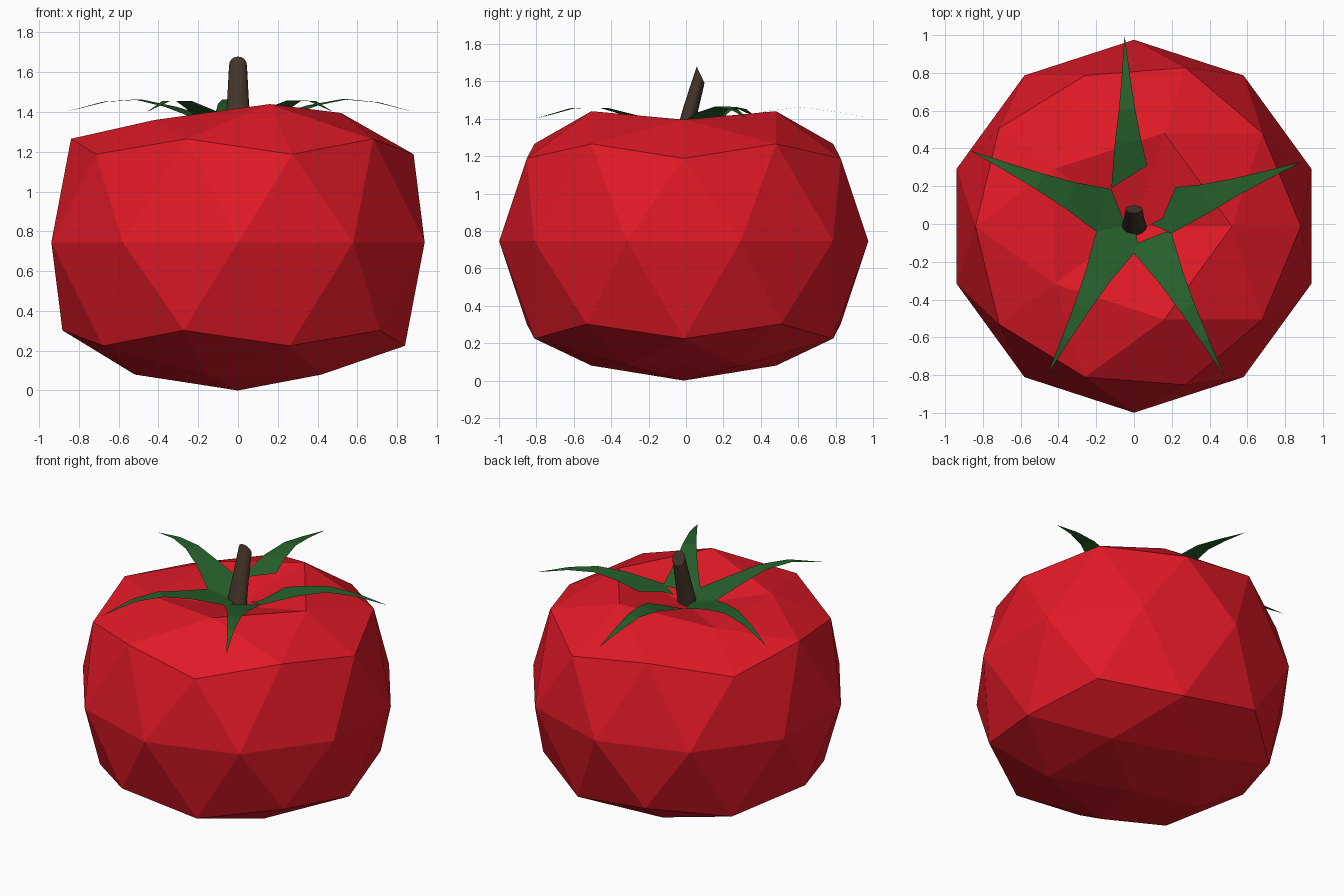
import bpy, bmesh, math
from mathutils import Vector

if "Cube" in bpy.data.objects:
    bpy.data.objects.remove(bpy.data.objects["Cube"])


def material(name, color):
    m = bpy.data.materials.new(name)
    m.diffuse_color = (*color, 1)
    m.use_nodes = True
    m.node_tree.nodes["Principled BSDF"].inputs["Base Color"].default_value = m.diffuse_color
    return m


def add_object(name, bm, mat):
    me = bpy.data.meshes.new(name)
    bm.to_mesh(me)
    bm.free()
    ob = bpy.data.objects.new(name, me)
    bpy.context.collection.objects.link(ob)
    me.materials.append(mat)
    return ob


red = material("red_skin", (0.75, 0.01, 0.02))
green = material("leaf_green", (0.02, 0.12, 0.025))
brown = material("stem_brown", (0.06, 0.035, 0.022))

# Fruit: low-poly icosphere, bottom flattened, top dented
R = 0.987
bm = bmesh.new()
bmesh.ops.create_icosphere(bm, subdivisions=2, radius=1)
for v in bm.verts:
    x, y, z = v.co
    h = 0.745 + z * 0.99
    if z > 0.95:
        h = 1.29
    elif z > 0.7:
        h = 1.36 if x < -0.3 else (1.395 if x > 0.4 else 1.44)
    elif z < -0.95:
        h = 0.0
    elif z < -0.7:
        h = 0.08
    v.co = (x * R, y * R - 0.012, h)
add_object("fruit_body", bm, red)

# Leaves: base corners, tip and points of the inner patch reaching the stem
leaves = [
    ((0.07, 0.31), (-0.12, 0.19), (-0.05, 1.0), []),
    ((-0.12, 0.185), (-0.20, -0.04), (-0.87, 0.39), [(0, 0), (-0.06, 0.03)]),
    ((-0.20, -0.04), (0.0, -0.155), (-0.46, -0.80), [(0.02, -0.1), (0, 0)]),
    ((0.0, -0.155), (0.20, -0.05), (0.48, -0.81), [(0.17, -0.04), (0.02, -0.1)]),
    ((0.20, -0.05), (0.22, 0.195), (0.89, 0.33), [(0.15, 0.03), (0.09, 0.0)]),
]


def leaf_height(p):
    pts = [(0, 1.315), (0.2, 1.36), (0.38, 1.43), (0.56, 1.465), (0.72, 1.455), (0.95, 1.40), (1.1, 1.385)]
    r = p.length
    for (a, za), (b, zb) in zip(pts, pts[1:]):
        if r <= b:
            return za + (zb - za) * (r - a) / (b - a)
    return pts[-1][1]


bm = bmesh.new()
for a, b, tip, inner in leaves:
    a, b, tip = Vector(a), Vector(b), Vector(tip)
    mid, half = (a + b) / 2, (b - a).length / 2
    d = (tip - mid).normalized()
    side = Vector((-d.y, d.x))
    if side.dot(b - a) < 0:
        side = -side

    def vert(p):
        return bm.verts.new((p[0], p[1], leaf_height(Vector(p))))

    prev = [vert(a), vert(b)]
    if inner:
        bm.faces.new(prev + [vert(p) for p in inner])
    for t, w in ((0.25, 0.62), (0.48, 0.38), (0.72, 0.19)):
        c = mid + (tip - mid) * t
        z = leaf_height(c)
        row = [bm.verts.new((*(c + side * s * half * w), z)) for s in (-1, 1)]
        bm.faces.new((prev[1], prev[0], row[0], row[1]))
        prev = row
    bm.faces.new((prev[1], prev[0], bm.verts.new((*tip, 1.40))))
bmesh.ops.recalc_face_normals(bm, faces=bm.faces)
for f in bm.faces:
    if f.normal.z < 0:
        f.normal_flip()
add_object("leaves", bm, green)

# Stem: tapered, leaning back, with a slanted cut
bm = bmesh.new()
n = 16
rings = []
for y0, z0, ry, rx, slope in ((-0.015, 1.30, 0.045, 0.068, 0.0),
                              (0.025, 1.45, 0.038, 0.055, -0.4),
                              (0.078, 1.635, 0.021, 0.045, -2.1)):
    ring = []
    for i in range(n):
        t = 2 * math.pi * i / n
        dy = ry * math.sin(t)
        ring.append(bm.verts.new((rx * math.cos(t), y0 + dy, z0 + dy * slope)))
    rings.append(ring)
for lo, hi in zip(rings, rings[1:]):
    for i in range(n):
        j = (i + 1) % n
        bm.faces.new((lo[i], lo[j], hi[j], hi[i]))
bm.faces.new(rings[-1])
bm.faces.new(rings[0][::-1])
add_object("stem", bm, brown)
